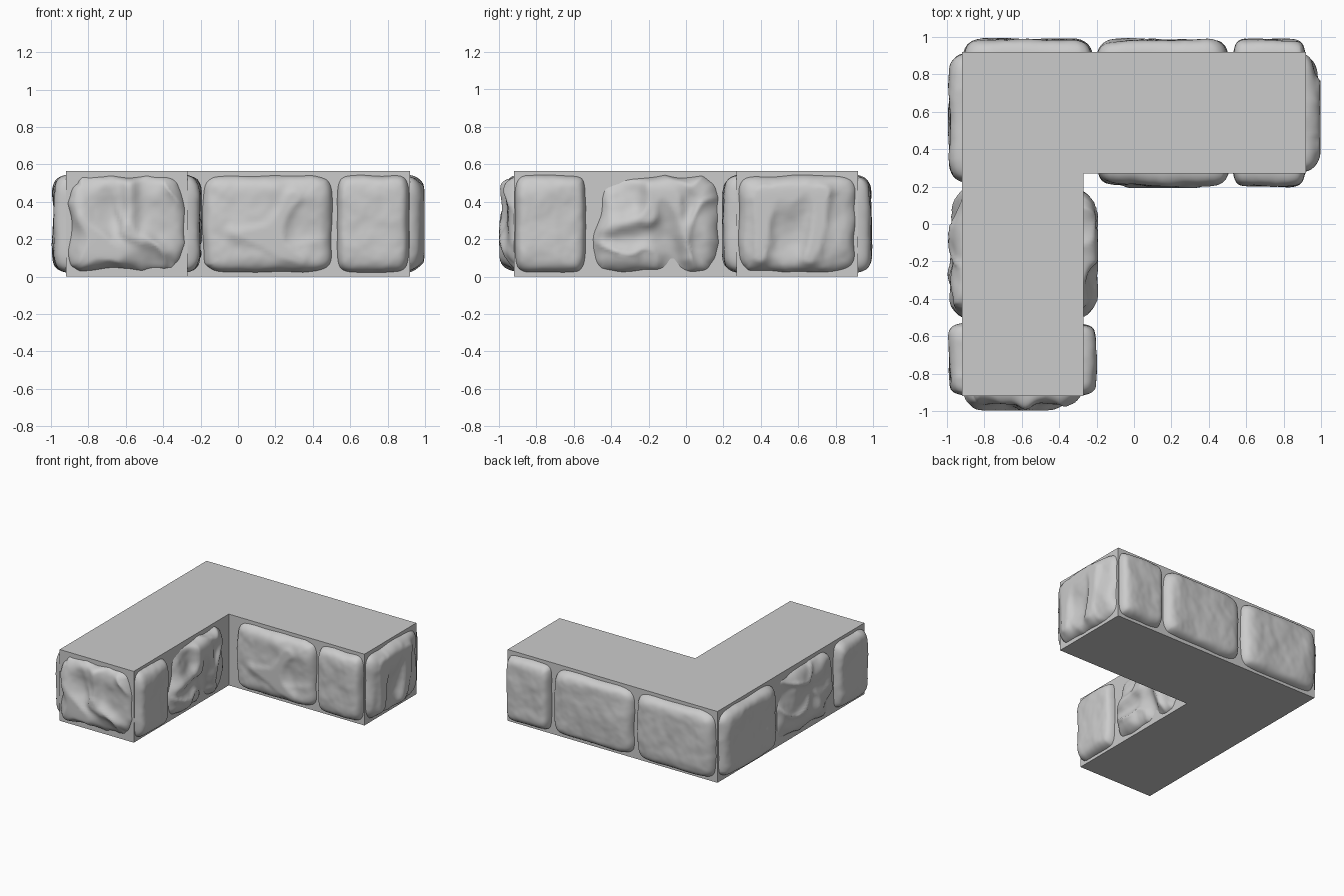
import bpy, bmesh, math
from mathutils import Vector, noise

cube = bpy.data.objects.get("Cube")
if cube:
    bpy.data.objects.remove(cube, do_unlink=True)

grey = bpy.data.materials.new("stone grey")
grey.use_nodes = True
COLOR = (0.6, 0.6, 0.6, 1)
grey.diffuse_color = COLOR
bsdf = grey.node_tree.nodes["Principled BSDF"]
bsdf.inputs["Base Color"].default_value = COLOR
bsdf.inputs["Roughness"].default_value = 0.9

OUT, IN, H = 0.92, 0.27, 0.565
SINK, TOP = 0.03, 0.08


def add_object(name, bm):
    bmesh.ops.recalc_face_normals(bm, faces=bm.faces)
    mesh = bpy.data.meshes.new(name)
    bm.to_mesh(mesh)
    bm.free()
    mesh.materials.append(grey)
    obj = bpy.data.objects.new(name, mesh)
    bpy.context.collection.objects.link(obj)
    return obj


# L-shaped core, extruded from its outline
bm = bmesh.new()
outline = [(-OUT, -OUT), (-IN, -OUT), (-IN, IN), (OUT, IN), (OUT, OUT), (-OUT, OUT)]
base = bm.faces.new([bm.verts.new((x, y, 0)) for x, y in outline])
top = bmesh.ops.extrude_face_region(bm, geom=[base])["geom"]
bmesh.ops.translate(bm, vec=(0, 0, H), verts=[g for g in top if isinstance(g, bmesh.types.BMVert)])
add_object("wall_core", bm)


def segment_distance(p, a, b):
    a, b = Vector(a), Vector(b)
    t = max(0, min(1, (p - a).dot(b - a) / (b - a).length_squared))
    return (p - a - t * (b - a)).length


def stone(name, axis, wall, sign, lo, hi, seed, ragged=0.0, z=(0.015, 0.55), ridges=()):
    """Pillow-shaped stone face along x or y, standing out from a wall plane."""
    cols, rows = int((hi - lo) * 75) + 16, 48
    mid, half = (lo + hi) / 2, (hi - lo) / 2
    zmid, zhalf = (z[0] + z[1]) / 2, (z[1] - z[0]) / 2
    bm = bmesh.new()
    grid = []
    for j in range(rows + 1):
        line = []
        for i in range(cols + 1):
            # spacing is finer near the rim, corners pulled in to a rounded outline
            u = math.sin((2 * i / cols - 1) * math.pi / 2)
            v = math.sin((2 * j / rows - 1) * math.pi / 2)
            m = max(abs(u), abs(v))
            k = m / max(1e-6, (abs(u) ** 7 + abs(v) ** 7) ** (1 / 7))
            rim = noise.noise(Vector((u * 1.6, v * 1.6, seed * 7.3)))
            k *= 1 - m * m * (0.015 + (0.035 + 0.13 * ragged) * abs(rim))
            a, h = mid + half * u * k, zmid + zhalf * v * k
            p = Vector((a * 5, h * 5, seed * 3.1))
            broad = noise.noise(p * 0.9)
            fine = noise.noise(p * 2.3) + 0.4 * noise.noise(p * 5)
            crease = (1 - abs(noise.noise(p * 0.8 + Vector((9, 4, 2))))) ** 6
            height = TOP * 0.84 + 0.012 * broad + 0.005 * fine
            height -= ragged * (0.026 - 0.055 * broad - 0.03 * crease + 0.035 * m ** 4)
            for ra, rb, size in ridges:
                height += size * math.exp(-(segment_distance(Vector((a, h)), ra, rb) / 0.045) ** 2)
            height = min(height, TOP - 0.002)
            out = -SINK + (height + SINK) * math.sqrt(max(0, 1 - m ** 9))
            w = wall + sign * out
            line.append(bm.verts.new((a, w, h) if axis == "x" else (w, a, h)))
        grid.append(line)
    for j in range(rows):
        for i in range(cols):
            bm.faces.new((grid[j][i], grid[j][i + 1], grid[j + 1][i + 1], grid[j + 1][i]))
    # flat back buried in the core
    bm.faces.new(grid[0] + [r[-1] for r in grid[1:]] + grid[-1][-2::-1] + [r[0] for r in grid[-2:0:-1]])
    for f in bm.faces:
        f.smooth = len(f.verts) == 4
    return add_object(name, bm)


# long outer walls: large, middle and small stone on each
stone("back_stone_large", "x", OUT, 1, -0.92, -0.215, 1)
stone("back_stone_middle", "x", OUT, 1, -0.205, 0.51, 2)
stone("back_stone_small", "x", OUT, 1, 0.525, 0.92, 3)
stone("right_stone_large", "y", -OUT, -1, 0.215, 0.92, 4)
stone("right_stone_middle", "y", -OUT, -1, -0.51, 0.205, 5, ragged=0.8)
stone("right_stone_small", "y", -OUT, -1, -0.92, -0.525, 6)

# inner corner walls
stone("inner_front_stone_middle", "x", IN, -1, -0.2, 0.515, 7, ragged=0.15, ridges=[
    ((-0.02, 0.23), (0.18, 0.21), 0.02), ((0.18, 0.21), (0.3, 0.42), 0.025),
    ((0.22, 0.16), (0.34, 0.08), 0.02)])
stone("inner_front_stone_small", "x", IN, -1, 0.525, 0.92, 8)
stone("inner_left_stone_middle", "y", -IN, 1, -0.51, 0.19, 9, ragged=1, ridges=[
    ((-0.45, 0.25), (-0.2, 0.32), 0.03), ((-0.2, 0.32), (-0.18, 0.52), 0.03),
    ((-0.05, 0.4), (0, 0.1), 0.03)])
stone("inner_left_stone_small", "y", -IN, 1, -0.92, -0.53, 10)

# arm ends
stone("front_end_stone", "x", -OUT, -1, -0.92, -0.27, 11, ragged=0.7, ridges=[
    ((-0.58, 0.25), (-0.58, 0.54), 0.04), ((-0.85, 0.3), (-0.68, 0.15), 0.02),
    ((-0.5, 0.2), (-0.32, 0.1), 0.02)])
stone("left_end_stone", "y", OUT, 1, 0.27, 0.92, 12, ragged=0.35, ridges=[
    ((0.42, 0.45), (0.4, 0.1), 0.03), ((0.74, 0.45), (0.66, 0.1), 0.035)])
